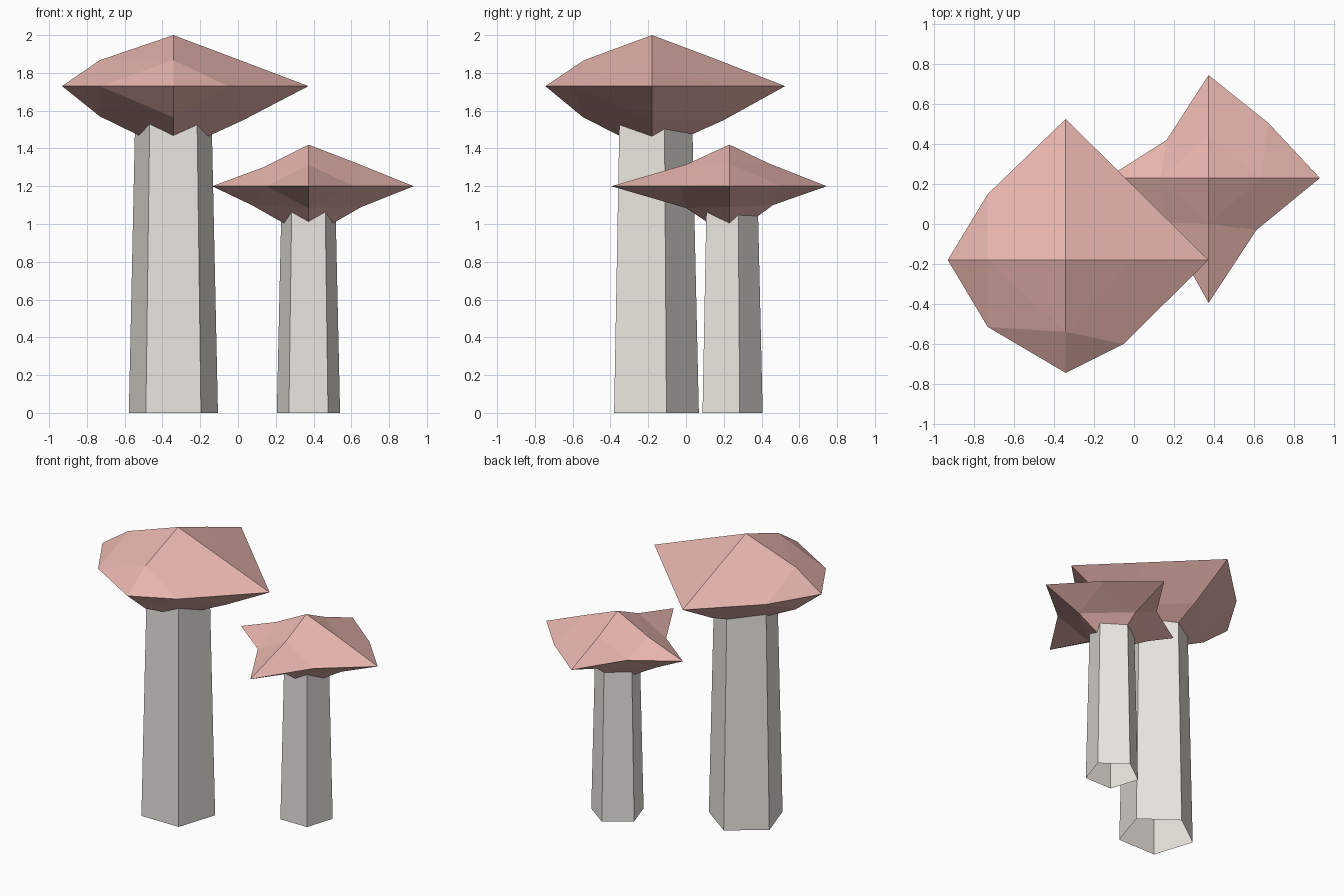
import bpy, bmesh
from math import sin, cos, pi
from mathutils import Vector

if "Cube" in bpy.data.objects:
    bpy.data.objects.remove(bpy.data.objects["Cube"])


def material(name, color):
    m = bpy.data.materials.new(name)
    m.diffuse_color = (*color, 1)
    m.use_nodes = True
    m.node_tree.nodes["Principled BSDF"].inputs["Base Color"].default_value = m.diffuse_color
    return m


def add_object(name, bm, loc, mat):
    me = bpy.data.meshes.new(name)
    bm.to_mesh(me)
    bm.free()
    me.materials.append(mat)
    ob = bpy.data.objects.new(name, me)
    ob.location = loc
    bpy.context.collection.objects.link(ob)


def stem(name, x, y, r0, r1, h):
    """Tapered five-sided stem, flat side to the front, open at the foot."""
    bm = bmesh.new()
    rings = [[bm.verts.new((r * cos(pi / 2 + i * 2 * pi / 5),
                            r * sin(pi / 2 + i * 2 * pi / 5), z))
              for i in range(5)] for r, z in ((r0, 0), (r1, h))]
    for i in range(5):
        j = (i + 1) % 5
        bm.faces.new((rings[0][i], rings[0][j], rings[1][j], rings[1][i]))
    add_object(name, bm, (x, y, 0), STEM)


def cap(name, loc, top, bottom, axis, diag, upper, lower):
    """Once-subdivided octahedron, corners ordered east, north, west, south.
    axis: rim reach; diag: rim points between; upper/lower: (reach, height)."""
    bm = bmesh.new()
    dirs = [Vector(d) for d in ((1, 0, 0), (0, 1, 0), (-1, 0, 0), (0, -1, 0))]
    corner = [bm.verts.new(d * r) for d, r in zip(dirs, axis)]
    between = [bm.verts.new((*p, 0)) for p in diag]
    for pole_z, mids in ((top, upper), (bottom, lower)):
        pole = bm.verts.new((0, 0, pole_z))
        mid = [bm.verts.new(d * r + Vector((0, 0, z))) for d, (r, z) in zip(dirs, mids)]
        for i in range(4):
            j = (i + 1) % 4
            for tri in ((pole, mid[i], mid[j]), (mid[i], between[i], mid[j]),
                        (mid[i], corner[i], between[i]), (mid[j], between[i], corner[j])):
                bm.faces.new(tri if pole_z > 0 else tri[::-1])
    add_object(name, bm, loc, CAP)


STEM = material("stem_beige", (0.82, 0.79, 0.74))
CAP = material("cap_red", (0.80, 0.46, 0.42))

# Tall mushroom
stem("tall_stem", -0.342, -0.18, 0.248, 0.212, 1.6)
cap("tall_cap", (-0.342, -0.18, 1.73), 0.27, -0.35,
    (0.715, 0.705, 0.59, 0.565),
    ((0.355, 0.355), (-0.39, 0.33), (-0.39, -0.335), (0.29, -0.42)),
    ((0.34, 0.142), (0.32, 0.15), (0.39, 0.137), (0.36, 0.137)),
    ((0.37, -0.18), (0.38, -0.18), (0.39, -0.16), (0.365, -0.165)))

# Short mushroom
stem("short_stem", 0.373, 0.23, 0.176, 0.15, 1.12)
cap("short_cap", (0.373, 0.23, 1.2), 0.22, -0.27,
    (0.557, 0.515, 0.51, 0.625),
    ((0.30, 0.275), (-0.21, 0.19), (-0.223, -0.223), (0.24, -0.26)),
    ((0.26, 0.12), (0.21, 0.12), (0.24, 0.10), (0.23, 0.115)),
    ((0.28, -0.11), (0.23, -0.10), (0.30, -0.10), (0.23, -0.115)))
